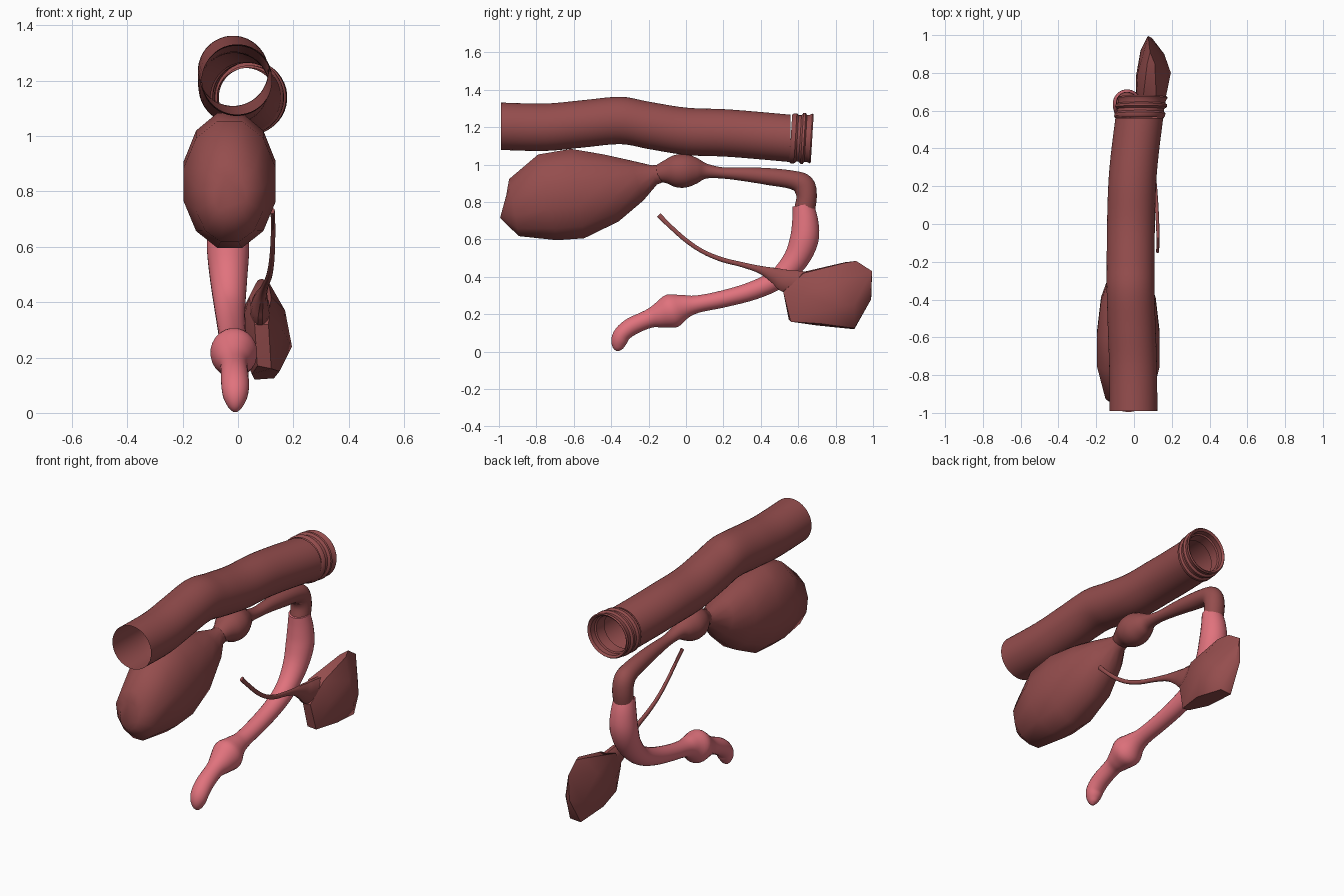
import bpy, bmesh, math
from mathutils import Vector


def material(name, col):
    m = bpy.data.materials.new(name)
    m.diffuse_color = (*col, 1)
    return m


DARK = material("dark red tissue", (0.30, 0.075, 0.075))
PINK = material("pink tissue", (0.75, 0.17, 0.205))


def finish(bm, name, mat, angle=40):
    bmesh.ops.recalc_face_normals(bm, faces=bm.faces[:])
    me = bpy.data.meshes.new(name)
    bm.to_mesh(me)
    bm.free()
    me.materials.append(mat)
    ob = bpy.data.objects.new(name, me)
    bpy.context.collection.objects.link(ob)
    bpy.ops.object.select_all(action='DESELECT')
    ob.select_set(True)
    bpy.context.view_layer.objects.active = ob
    bpy.ops.object.shade_smooth_by_angle(angle=math.radians(angle))
    return ob


def smooth_path(st, n):
    """Catmull-Rom through stations of (x, y, z, side radius, other radius)."""
    if n < 2:
        return [list(s) for s in st]
    out = []
    for i in range(len(st) - 1):
        a, b, c, d = st[max(i - 1, 0)], st[i], st[i + 1], st[min(i + 2, len(st) - 1)]
        for k in range(n):
            t = k / n
            out.append([0.5 * (2 * q + (r - p) * t + (2 * p - 5 * q + 4 * r - s) * t * t
                               + (3 * q - p - 3 * r + s) * t ** 3)
                        for p, q, r, s in zip(a, b, c, d)])
    return out + [list(st[-1])]


def loft(name, st, mat, sides=24, n=5, caps=True, axis=None, angle=40):
    st = smooth_path(st, n)
    pts = [Vector(s[:3]) for s in st]
    bm = bmesh.new()
    rings = []
    for i, s in enumerate(st):
        t = axis or (pts[min(i + 1, len(st) - 1)] - pts[max(i - 1, 0)])
        t = t.normalized()
        side = Vector((1, 0, 0))
        side = (side - t * side.dot(t)).normalized()
        up = side.cross(t)
        rings.append([bm.verts.new(pts[i] + side * s[3] * math.cos(a) + up * s[4] * math.sin(a))
                      for a in (math.tau * (k + 0.5) / sides for k in range(sides))])
    for r, q in zip(rings, rings[1:]):
        for k in range(sides):
            j = (k + 1) % sides
            bm.faces.new((r[k], r[j], q[j], q[k]))
    if caps:
        bm.faces.new(rings[0])
        bm.faces.new(rings[-1])
    return finish(bm, name, mat, angle)


# large open tube above everything
R = 0.127
loft("bowel_tube", [
    (-0.003, -0.99, 1.205, R, R), (-0.005, -0.75, 1.2, R, R), (-0.012, -0.55, 1.218, R, R),
    (-0.018, -0.35, 1.236, R, R), (-0.018, -0.2, 1.21, R, R), (-0.016, 0, 1.178, R, R),
    (-0.01, 0.2, 1.17, R, R), (0.003, 0.36, 1.158, R, R), (0.028, 0.56, 1.14, R, R)],
    DARK, sides=40, caps=False, axis=Vector((0, 1, 0)))

# rolled rim at the back end of the tube, folding inward
rim = [(0.56, .127), (0.57, .135), (0.585, .135), (0.595, .125), (0.61, .125), (0.62, .137),
       (0.632, .137), (0.64, .126), (0.655, .127), (0.668, .134), (0.675, .128), (0.665, .116),
       (0.635, .116), (0.63, .108), (0.57, .106)]
loft("bowel_rim", [(0.028 + (y - 0.56) * 0.15, y, 1.14, r, r) for y, r in rim],
     DARK, sides=40, n=1, caps=False, axis=Vector((0, 1, -0.06)))

# bladder: faceted front end, smooth neck
loft("bladder", [
    (-0.03, -0.975, 0.785, 0.06, 0.075), (-0.03, -0.92, 0.77, 0.125, 0.16),
    (-0.03, -0.74, 0.825, 0.172, 0.243), (-0.03, -0.58, 0.845, 0.172, 0.25),
    (-0.03, -0.40, 0.875, 0.15, 0.19), (-0.028, -0.26, 0.915, 0.1, 0.115),
    (-0.025, -0.17, 0.945, 0.05, 0.055), (-0.02, -0.1, 0.96, 0.045, 0.045)],
    DARK, sides=12, n=1, angle=60)

# prostate and pelvic urethra, bending down at the back
loft("prostate_and_urethra", [
    (-0.023, -0.16, 0.95, .042, .042), (-0.02, -0.11, 0.96, .062, .062),
    (-0.02, -0.06, 0.965, .086, .086), (-0.02, 0.0, 0.967, .09, .09),
    (-0.02, 0.06, 0.967, .068, .068), (-0.02, 0.11, 0.965, .042, .04),
    (-0.02, 0.2, 0.955, .034, .03), (-0.025, 0.32, 0.948, .038, .038),
    (-0.03, 0.45, 0.935, .046, .046), (-0.035, 0.57, 0.918, .052, .05),
    (-0.037, 0.628, 0.89, .056, .06), (-0.037, 0.645, 0.83, .058, .055),
    (-0.037, 0.635, 0.765, .056, .056)], DARK, n=4)

# pink shaft with bulb and hooked tip
loft("shaft", [
    (-0.037, 0.625, 0.785, .058, .056), (-0.037, 0.637, 0.7, .07, .07),
    (-0.036, 0.632, 0.6, .077, .077), (-0.034, 0.585, 0.49, .068, .068),
    (-0.03, 0.49, 0.39, .057, .055), (-0.025, 0.36, 0.327, .052, .05),
    (-0.02, 0.2, 0.282, .05, .046), (-0.016, 0.06, 0.254, .05, .047),
    (-0.015, -0.01, 0.24, .062, .066), (-0.015, -0.075, 0.218, .085, .092),
    (-0.015, -0.14, 0.195, .068, .07), (-0.015, -0.2, 0.175, .05, .05),
    (-0.012, -0.29, 0.135, .05, .048), (-0.01, -0.34, 0.095, .05, .046),
    (-0.01, -0.358, 0.055, .043, .043), (-0.01, -0.364, 0.02, .025, .028),
    (-0.01, -0.365, 0.004, .008, .008)], PINK, n=4)

# testis: low-poly block
bm = bmesh.new()
for p in [
    (.06, .52, .32), (.11, .52, .32), (.07, .55, .17), (.12, .56, .16), (.04, .6, .42), (.12, .63, .42),
    (.16, .63, .3), (.01, .64, .3), (.05, .7, .14), (.15, .72, .15), (.195, .8, .24), (.17, .8, .37),
    (.01, .78, .24), (.02, .8, .38), (.07, .85, .478), (.11, .85, .475), (.085, .91, .485),
    (.06, .9, .12), (.13, .9, .125), (.16, .9, .25), (.035, .92, .25),
    (.075, .995, .43), (.07, .99, .28), (.095, .985, .29)]:
    bm.verts.new(p)
bmesh.ops.convex_hull(bm, input=bm.verts[:])
finish(bm, "testis", DARK, 35)

# thin cord that fans out onto the testis
loft("spermatic_cord", [
    (0.125, -0.145, 0.73, .008, .014), (0.127, -0.09, 0.675, .008, .012),
    (0.125, 0.0, 0.595, .009, .012), (0.12, 0.09, 0.535, .01, .012),
    (0.112, 0.19, 0.493, .011, .013), (0.1, 0.3, 0.465, .012, .014),
    (0.09, 0.4, 0.437, .016, .022), (0.082, 0.48, 0.405, .026, .045),
    (0.08, 0.54, 0.377, .035, .065), (0.08, 0.64, 0.36, .04, .07)], DARK, sides=12, n=4)
